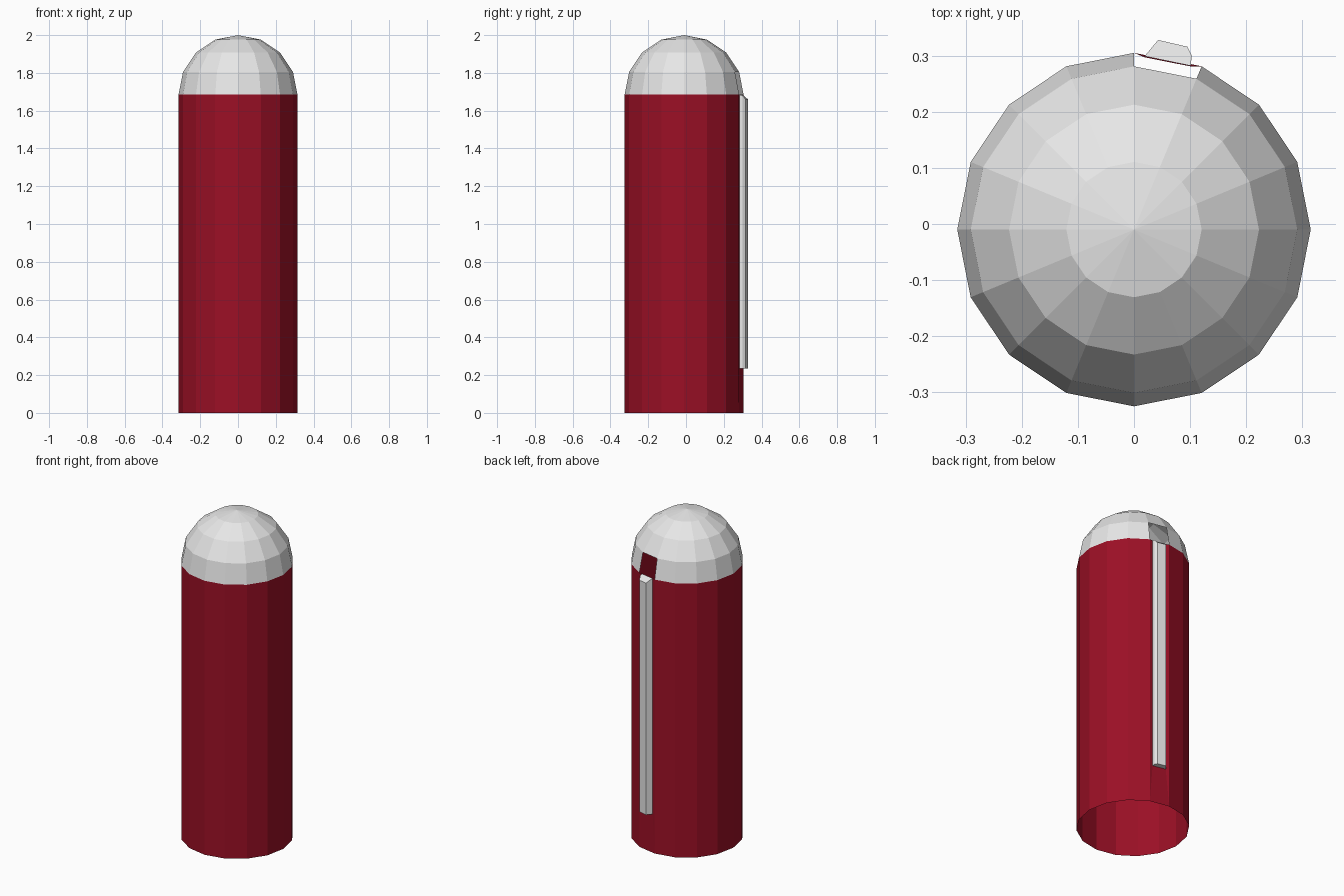
import bpy
import math
from mathutils import Vector

cube = bpy.data.objects.get("Cube")
if cube:
    bpy.data.objects.remove(cube)

SIDES, R, CY, RIM = 16, 0.315, -0.01, 1.685
PANEL = 3          # the wall side that carries the clip
CLIP_FOOT = 0.235


def material(name, rgb):
    m = bpy.data.materials.new(name)
    m.use_nodes = True
    m.diffuse_color = (*rgb, 1)
    m.node_tree.nodes["Principled BSDF"].inputs["Base Color"].default_value = (*rgb, 1)
    return m


def add_mesh(name, verts, faces, mat):
    mesh = bpy.data.meshes.new(name)
    mesh.from_pydata(verts, [], faces)
    mesh.materials.append(mat)
    obj = bpy.data.objects.new(name, mesh)
    bpy.context.collection.objects.link(obj)
    return obj


def ring(radius, z):
    step = 2 * math.pi / SIDES
    return [Vector((radius * math.cos(i * step), CY + radius * math.sin(i * step), z))
            for i in range(SIDES)]


def band(level, skip=None):
    """Quads joining ring number level to the one above it."""
    a, b = level * SIDES, (level + 1) * SIDES
    return [(a + i, a + (i + 1) % SIDES, b + (i + 1) % SIDES, b + i)
            for i in range(SIDES) if i != skip]


red = material("deep red", (0.33, 0.005, 0.019))
grey = material("light grey", (0.8, 0.8, 0.8))

# Open tube, with a shallow recessed panel behind the clip
low, high = ring(R, 0), ring(R, RIM)
verts = low + high
faces = band(0, PANEL)
b0, a0 = PANEL, PANEL + 1
b1, a1 = b0 + SIDES, a0 + SIDES
inward = Vector((-math.cos(math.radians(78.75)), -math.sin(math.radians(78.75)), 0)) * 0.004
n = len(verts)
for z in (CLIP_FOOT, RIM):
    for t in (0.16, 0.84):
        p = low[a0].lerp(low[b0], t) + inward
        verts.append(Vector((p.x, p.y, z)))
faces += [(a0, n, n + 2, a1), (b0, b1, n + 3, n + 1),
          (b0, n + 1, n, a0), (n, n + 1, n + 3, n + 2)]
add_mesh("body_tube", verts, faces, red)

# Domed cap with one open window above the clip
verts, faces = [], []
LEVELS = 4
for k in range(LEVELS):
    a = k * math.pi / 2 / LEVELS
    verts += ring(R * math.cos(a), RIM + R * math.sin(a))
    if k:
        faces += band(k - 1, PANEL if k == 1 else None)
verts.append(Vector((0, CY, RIM + R)))
top = (LEVELS - 1) * SIDES
faces += [(top + i, top + (i + 1) % SIDES, len(verts) - 1) for i in range(SIDES)]
add_mesh("domed_cap", verts, faces, grey)

# Long faceted clip with a sloping top end: x, y, top height
profile = [(0.019, 0.299, RIM), (0.101, 0.282, RIM), (0.103, 0.300, 1.68),
           (0.095, 0.316, 1.66), (0.043, 0.328, 1.66)]
c = len(profile)
verts = [(x, y, CLIP_FOOT) for x, y, z in profile] + list(profile)
faces = [(i, (i + 1) % c, (i + 1) % c + c, i + c) for i in range(c)]
faces += [tuple(reversed(range(c))), tuple(range(c, 2 * c))]
add_mesh("clip", verts, faces, grey)
